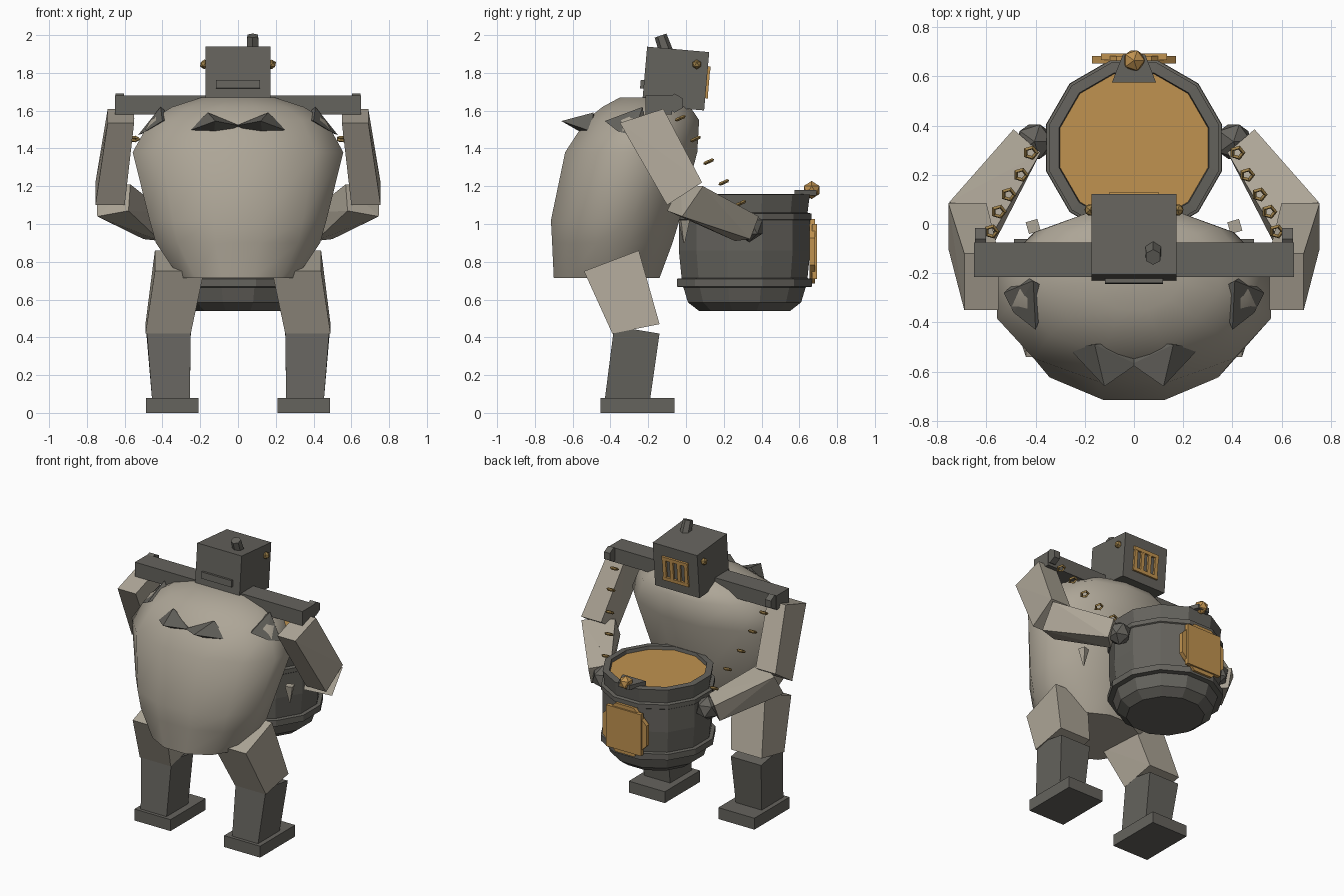
import bpy, bmesh, math
from mathutils import Vector, Matrix

if "Cube" in bpy.data.objects:
    bpy.data.objects.remove(bpy.data.objects["Cube"])


def material(name, rgb):
    m = bpy.data.materials.new(name)
    m.diffuse_color = (*rgb, 1)
    m.use_nodes = True
    m.node_tree.nodes["Principled BSDF"].inputs["Base Color"].default_value = m.diffuse_color
    return m


TAN = material("pale_stone", (0.42, 0.38, 0.31))
DARK = material("dark_iron", (0.13, 0.125, 0.11))
ORANGE = material("orange_brass", (0.53, 0.29, 0.08))
BRASS = material("dull_brass", (0.33, 0.21, 0.065))


def finish(name, bm, mat):
    bmesh.ops.recalc_face_normals(bm, faces=bm.faces)
    me = bpy.data.meshes.new(name)
    bm.to_mesh(me)
    bm.free()
    me.materials.append(mat)
    ob = bpy.data.objects.new(name, me)
    bpy.context.collection.objects.link(ob)
    return ob


def hull(name, pts, mat, side=1):
    bm = bmesh.new()
    for x, y, z in pts:
        bm.verts.new((x * side, y, z))
    bmesh.ops.convex_hull(bm, input=bm.verts[:])
    bmesh.ops.dissolve_limit(bm, angle_limit=0.03, verts=bm.verts[:], edges=bm.edges[:])
    return finish(name, bm, mat)


def box(name, c, s, mat, rot=Matrix()):
    bm = bmesh.new()
    bmesh.ops.create_cube(bm, size=1, matrix=Matrix.Translation(c) @ rot @ Matrix.Diagonal((*s, 1)))
    return finish(name, bm, mat)


def cyl(name, c, axis, r1, r2, depth, n, mat, spin=0.0):
    bm = bmesh.new()
    q = Vector(axis).to_track_quat('Z', 'Y').to_matrix().to_4x4()
    bmesh.ops.create_cone(bm, cap_ends=True, segments=n, radius1=r1, radius2=r2, depth=depth,
                          matrix=Matrix.Translation(c) @ q @ Matrix.Rotation(spin, 4, 'Z'))
    return finish(name, bm, mat)


def loft(name, rings, n, mat, caps=True):
    """rings: (z, centre y, radius x, radius y)"""
    bm = bmesh.new()
    loops = []
    for z, cy, rx, ry in rings:
        loops.append([bm.verts.new((rx * math.cos(a), cy + ry * math.sin(a), z))
                      for a in [(i + .5) * math.tau / n for i in range(n)]])
    for a, b in zip(loops, loops[1:]):
        for i in range(n):
            j = (i + 1) % n
            bm.faces.new((a[i], a[j], b[j], b[i]))
    if caps:
        bm.faces.new(loops[0])
        bm.faces.new(loops[-1])
    return finish(name, bm, mat)


def torus(name, c, axis, R, r, n, m, mat):
    bm = bmesh.new()
    q = Matrix.Translation(c) @ Vector(axis).to_track_quat('Z', 'Y').to_matrix().to_4x4()
    v = [[bm.verts.new(q @ Vector(((R + r * math.cos(b)) * math.cos(a), (R + r * math.cos(b)) * math.sin(a),
                                   r * math.sin(b))))
          for b in [j * math.tau / m for j in range(m)]] for a in [i * math.tau / n for i in range(n)]]
    for i in range(n):
        for j in range(m):
            k, l = (i + 1) % n, (j + 1) % m
            bm.faces.new((v[i][j], v[k][j], v[k][l], v[i][l]))
    return finish(name, bm, mat)


def ball(name, c, r, mat):
    bm = bmesh.new()
    bmesh.ops.create_icosphere(bm, subdivisions=1, radius=r, matrix=Matrix.Translation(c))
    return finish(name, bm, mat)


# torso: smooth twelve-sided hunched shell
torso = loft("torso_shell", [(.715, -.42, .32, .29), (.9, -.39, .45, .33), (1.02, -.375, .485, .352),
                             (1.38, -.29, .577, .362), (1.55, -.23, .48, .31),
                             (1.62, -.21, .36, .24), (1.67, -.2, .2, .155)], 12, TAN)
bpy.context.view_layer.objects.active = torso
torso.select_set(True)
bpy.ops.object.shade_smooth_by_angle(angle=math.radians(50))

# shoulder beam
box("shoulder_beam", (0, -.145, 1.63), (1.3, .14, .1), DARK)

# head, tilted slightly forward, with its fittings
tilt = Matrix.Rotation(math.radians(-5), 4, 'X')
hc = Vector((0, -.055, 1.77))


def on_head(x, y, z):
    return hc + tilt.to_3x3() @ Vector((x, y, z))


box("head", hc, (.345, .33, .31), DARK, tilt)
box("head_back_slot", on_head(0, -.168, -.045), (.235, .03, .045), DARK, tilt)
for i in range(4):
    box("grille_bar", on_head(-.084 + i * .056, .168, -.005), (.026, .02, .15), ORANGE, tilt)
for z in (.068, -.078):
    box("grille_rail", on_head(0, .168, z), (.2, .022, .024), ORANGE, tilt)
cyl("head_chimney", (.078, -.12, 1.955), (0, -.35, 1), .037, .033, .09, 6, DARK)

# soup pot
PY = .31
loft("pot", [(z, PY, r, r) for z, r in
             [(.54, .25), (.585, .31), (.665, .335), (.668, .37), (.71, .37), (.713, .345), (.86, .36),
              (1.02, .36), (1.025, .368), (1.055, .368), (1.06, .345), (1.155, .358), (1.158, .315),
              (1.10, .305)]], 12, DARK)
loft("soup", [(1.09, PY, .3, .3), (1.135, PY, .314, .314)], 12, ORANGE)
# pot spout lug, knob and badge plate
hull("pot_lug", [(x * s, y, z) for s in (-1, 1) for x, y in ((.09, .575), (.045, .69)) for z in (1.15, 1.18)], DARK)
ball("pot_knob", (0, .665, 1.18), .048, ORANGE)
cyl("pot_badge_backing", (0, .668, .855), (0, 1, 0), .185, .185, .03, 8, ORANGE, math.pi / 8)
box("pot_badge", (0, .68, .855), (.27, .028, .29), ORANGE)

# rivet rings running down each arm: (x, y, z)
RIVETS = [(.58, -.03, 1.56), (.55, .05, 1.45), (.51, .12, 1.33), (.46, .2, 1.22), (.42, .29, 1.11)]

for s in (-1, 1):
    side = "left_" if s < 0 else "right_"
    # ear bolt and beam end bolt
    ball(side + "ear_bolt", (s * .178, .057, 1.845), .026, BRASS)
    cyl(side + "beam_bolt", (s * .625, -.06, 1.64), (1, 0, 0), .05, .05, .045, 6, DARK)
    # back spikes
    hull(side + "inner_back_spike", [(-.27, -.5, 1.49), (-.12, -.66, 1.545), (.01, -.57, 1.52),
                                     (-.01, -.47, 1.51), (-.16, -.49, 1.59), (-.13, -.52, 1.465)], DARK, -s)
    hull(side + "outer_back_spike", [(.53, -.28, 1.47), (.40, -.43, 1.545), (.34, -.27, 1.56),
                                     (.41, -.23, 1.62), (.49, -.36, 1.49), (.45, -.21, 1.5)], DARK, s)
    # arm
    hull(side + "upper_arm", [(x, y, z) for xs, yz in
                              (((.55, .69), ((-.35, 1.535), (-.12, 1.61))),
                               ((.60, .755), ((-.10, 1.10), (.085, 1.22))))
                              for x in xs for y, z in yz], TAN, s)
    hull(side + "forearm", [(.75, .09, 1.2), (.57, -.03, 1.21), (.745, -.02, 1.04), (.58, -.1, 1.07),
                            (.49, .385, 1.04), (.38, .29, 1.06), (.50, .34, .92), (.41, .26, .91)], TAN, s)
    ball(side + "hand", (s * .405, .335, .985), .082, DARK)
    box(side + "forearm_stud", (s * .565, .185, 1.06), (.09, .055, .1), DARK,
        Matrix.Rotation(s * math.radians(-40), 4, 'Z') @ Matrix.Rotation(-.4, 4, 'X'))
    for p in RIVETS:
        torus(side + "arm_rivet", (s * p[0], p[1], p[2]), (0, -.45, 1), .024, .009, 5, 4, BRASS)
    # small front spike
    cyl(side + "belly_spike", (s * .41, -.01, .96), (0, 0, -1), .035, .004, .12, 4, TAN, .5)
    # leg
    hull(side + "thigh", [(x, y, z) for xs, yz in
                          (((.18, .44), ((-.54, .75), (-.25, .86))),
                           ((.25, .49), ((-.39, .42), (-.14, .47))))
                          for x in xs for y, z in yz], TAN, s)
    hull(side + "shin", [(x, y, z) for xs, yz in
                         (((.25, .485), ((-.38, .46), (-.14, .42))),
                          ((.255, .455), ((-.43, .07), (-.19, .07))))
                         for x in xs for y, z in yz], DARK, s)
    box(side + "foot", (s * .348, -.257, .04), (.28, .39, .08), DARK)
